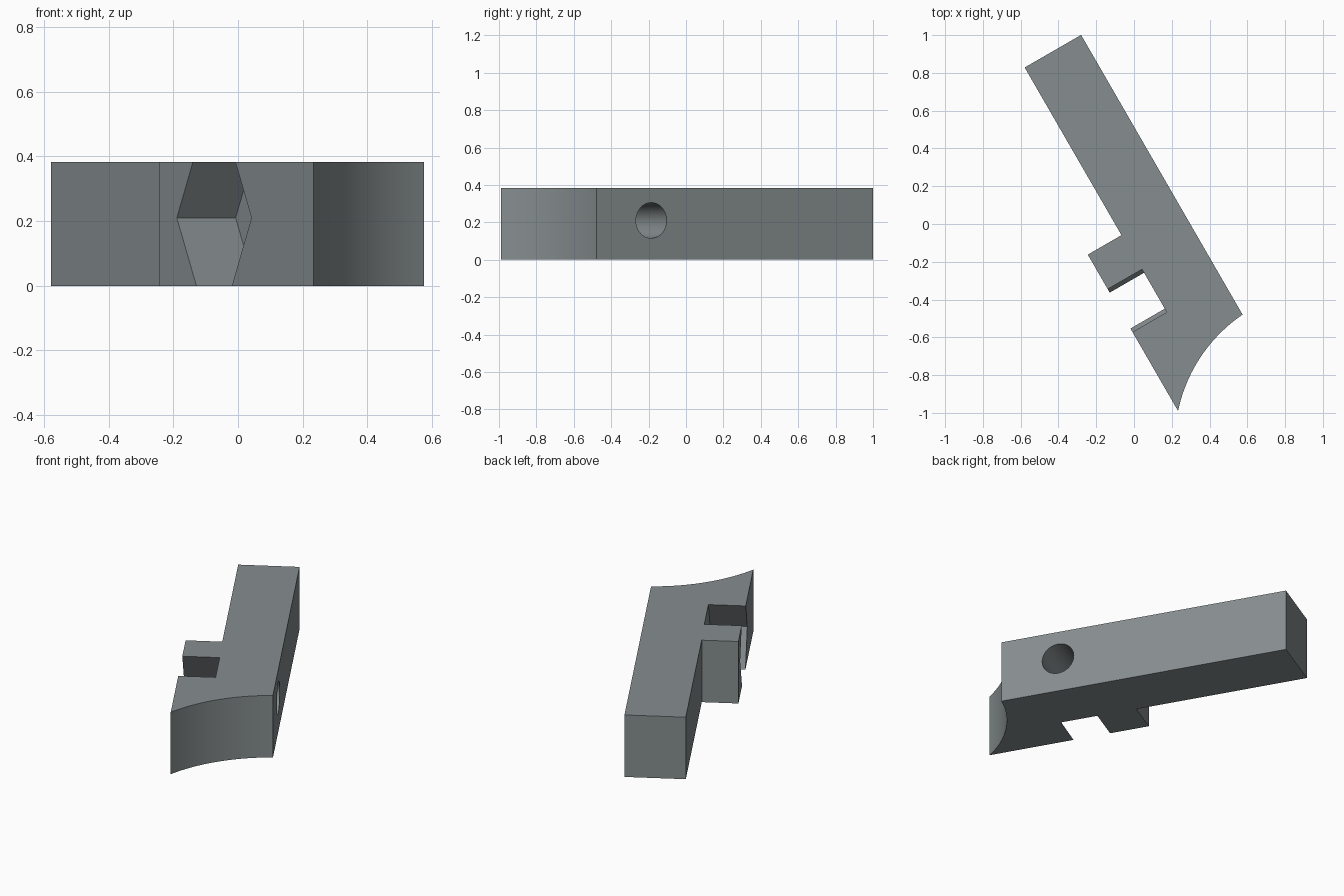
import bpy, bmesh, math
from mathutils import Matrix, Vector

if "Cube" in bpy.data.objects:
    bpy.data.objects.remove(bpy.data.objects["Cube"])

HEIGHT = 0.383
HOLE_Z = 0.21
SLOT_Y = -0.36
TURN = Matrix.Rotation(math.radians(30), 4, 'Z')

grey = bpy.data.materials.new("slate grey")
grey.diffuse_color = (0.24, 0.27, 0.275, 1)
grey.use_nodes = True
grey.node_tree.nodes["Principled BSDF"].inputs["Base Color"].default_value = grey.diffuse_color


def prism(name, points, sweep):
    """Sweep a flat outline along a vector, then turn it to the bar's angle."""
    bm = bmesh.new()
    face = bm.faces.new([bm.verts.new(p) for p in points])
    ext = bmesh.ops.extrude_face_region(bm, geom=[face])
    moved = [g for g in ext["geom"] if isinstance(g, bmesh.types.BMVert)]
    bmesh.ops.translate(bm, verts=moved, vec=sweep)
    bmesh.ops.recalc_face_normals(bm, faces=bm.faces)
    bm.transform(TURN)
    mesh = bpy.data.meshes.new(name)
    bm.to_mesh(mesh)
    bm.free()
    mesh.materials.append(grey)
    obj = bpy.data.objects.new(name, mesh)
    bpy.context.collection.objects.link(obj)
    return obj


def arc(p, q, radius, steps):
    """Points from p to q on an arc bulging to the left of the path."""
    p, q = Vector(p), Vector(q)
    chord = q - p
    half = chord.length / 2
    left = Vector((-chord.y, chord.x)).normalized()
    centre = (p + q) / 2 - left * math.sqrt(radius ** 2 - half ** 2)
    start = p - centre
    angle = 2 * math.asin(half / radius)
    pts = []
    for i in range(steps + 1):
        t = -angle * i / steps
        c, s = math.cos(t), math.sin(t)
        pts.append((centre.x + c * start.x - s * start.y,
                    centre.y + s * start.x + c * start.y))
    return pts


# Bar with a wider clamp end and a concave saddle
outline = [(0.258, 1.007), (-0.087, 1.007), (-0.087, -0.018), (-0.293, -0.018)]
outline += arc((-0.293, -0.974), (0.258, -0.703), 0.82, 32)
bar = prism("bar", [(x, y, 0) for x, y in outline], (0, 0, HEIGHT))

# Hexagonal nut slot, open above, below and at the side
slot = []
for side, levels in ((1, (-0.05, HOLE_Z, 0.45)), (-1, (0.45, HOLE_Z, -0.05))):
    for z in levels:
        half = 0.231 - abs(z - HOLE_Z) * math.tan(math.radians(30))
        slot.append((-0.5, SLOT_Y + side * half, z))
nut_slot = prism("nut_slot_cutter", slot, (0.417, 0, 0))

# Round bolt hole from the flat side into the slot
ring = []
for i in range(48):
    t = 2 * math.pi * i / 48
    ring.append((-0.15, SLOT_Y - 0.003 + 0.095 * math.cos(t),
                 HOLE_Z + 0.095 * math.sin(t)))
bolt_hole = prism("bolt_hole_cutter", ring, (0.6, 0, 0))

# Cut the openings and discard the cutters
bpy.context.view_layer.objects.active = bar
bar.select_set(True)
for cutter in (nut_slot, bolt_hole):
    cutter.hide_render = True
    mod = bar.modifiers.new(cutter.name, 'BOOLEAN')
    mod.operation = 'DIFFERENCE'
    mod.solver = 'EXACT'
    mod.object = cutter
    bpy.ops.object.modifier_apply(modifier=mod.name)
    bpy.data.objects.remove(cutter)

bpy.ops.object.select_all(action='DESELECT')
bar.select_set(True)
bpy.ops.object.shade_smooth_by_angle(angle=math.radians(25))
